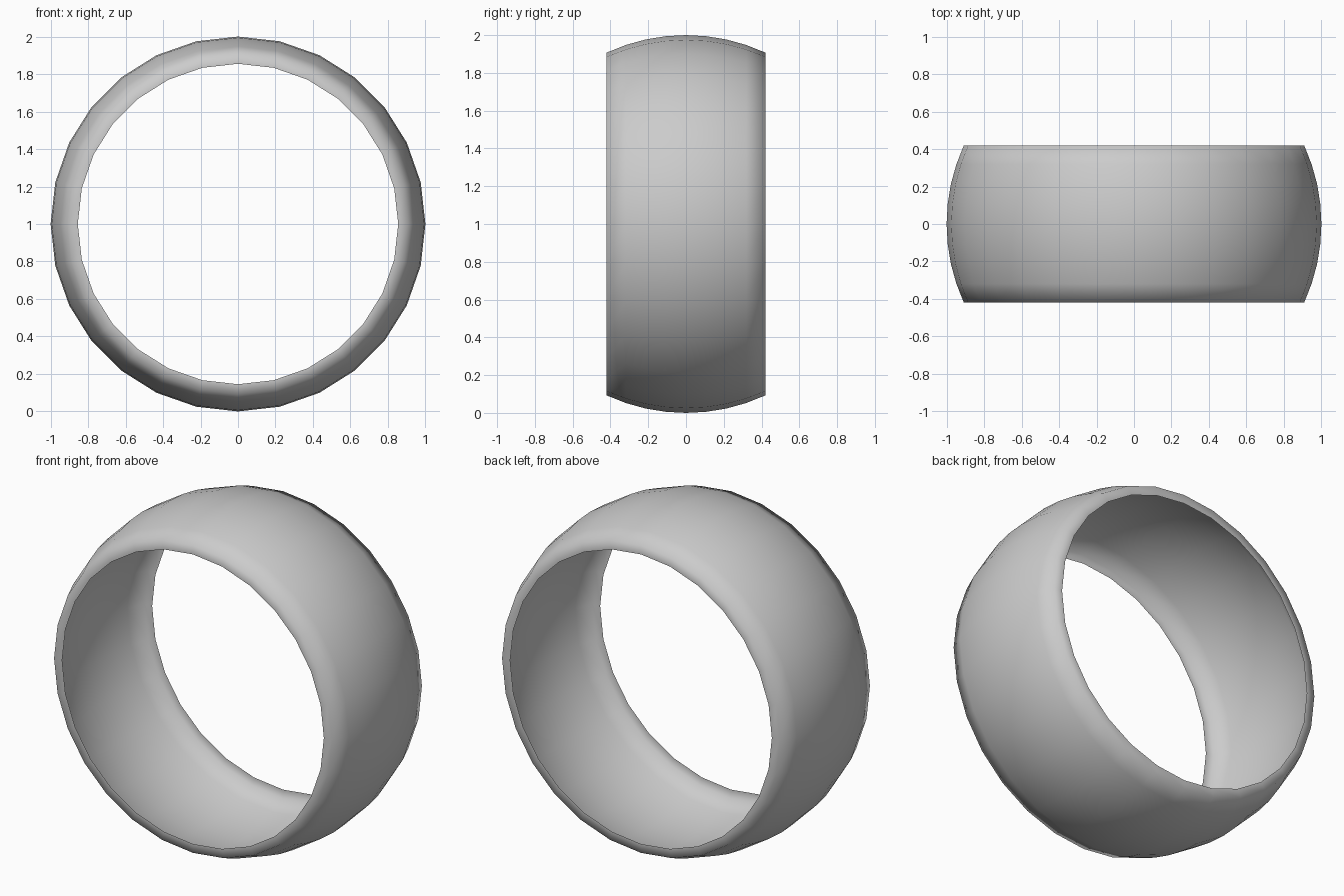
import bpy
import bmesh
import math

if "Cube" in bpy.data.objects:
    bpy.data.objects.remove(bpy.data.objects["Cube"])

SEGMENTS = 28      # sides around the band
HALF_WIDTH = 0.42  # half of the band's width along y
LIP_RADIUS = 0.855 # radius of the round openings
STEPS = 8          # strips across the domed outside

# Plain grey material
grey = bpy.data.materials.new("plain grey")
grey.diffuse_color = (0.6, 0.6, 0.6, 1.0)
grey.use_nodes = True
grey.node_tree.nodes["Principled BSDF"].inputs["Base Color"].default_value = grey.diffuse_color

# Cross-section (radius, y): slice of a unit sphere with a narrow lip at each end
limit = math.asin(HALF_WIDTH)
profile = [(LIP_RADIUS, -HALF_WIDTH)]
for i in range(STEPS + 1):
    a = -limit + 2 * limit * i / STEPS
    profile.append((math.cos(a), math.sin(a)))
profile.append((LIP_RADIUS, HALF_WIDTH))

# Domed band: the cross-section turned around the y axis
bm = bmesh.new()
rings = []
for radius, y in profile:
    ring = []
    for s in range(SEGMENTS):
        t = 2 * math.pi * s / SEGMENTS
        ring.append(bm.verts.new((radius * math.cos(t), y, 1 + radius * math.sin(t))))
    rings.append(ring)
for a, b in zip(rings, rings[1:]):
    for s in range(SEGMENTS):
        n = (s + 1) % SEGMENTS
        face = bm.faces.new((a[s], b[s], b[n], a[n]))
        face.smooth = True

# Make the dome face outwards
bm.normal_update()
middle = max(bm.faces, key=lambda f: f.calc_center_median().z)
if middle.normal.z < 0:
    bmesh.ops.reverse_faces(bm, faces=bm.faces[:])

mesh = bpy.data.meshes.new("domed_band")
bm.to_mesh(mesh)
bm.free()
mesh.materials.append(grey)
band = bpy.data.objects.new("domed_band", mesh)
bpy.context.collection.objects.link(band)
